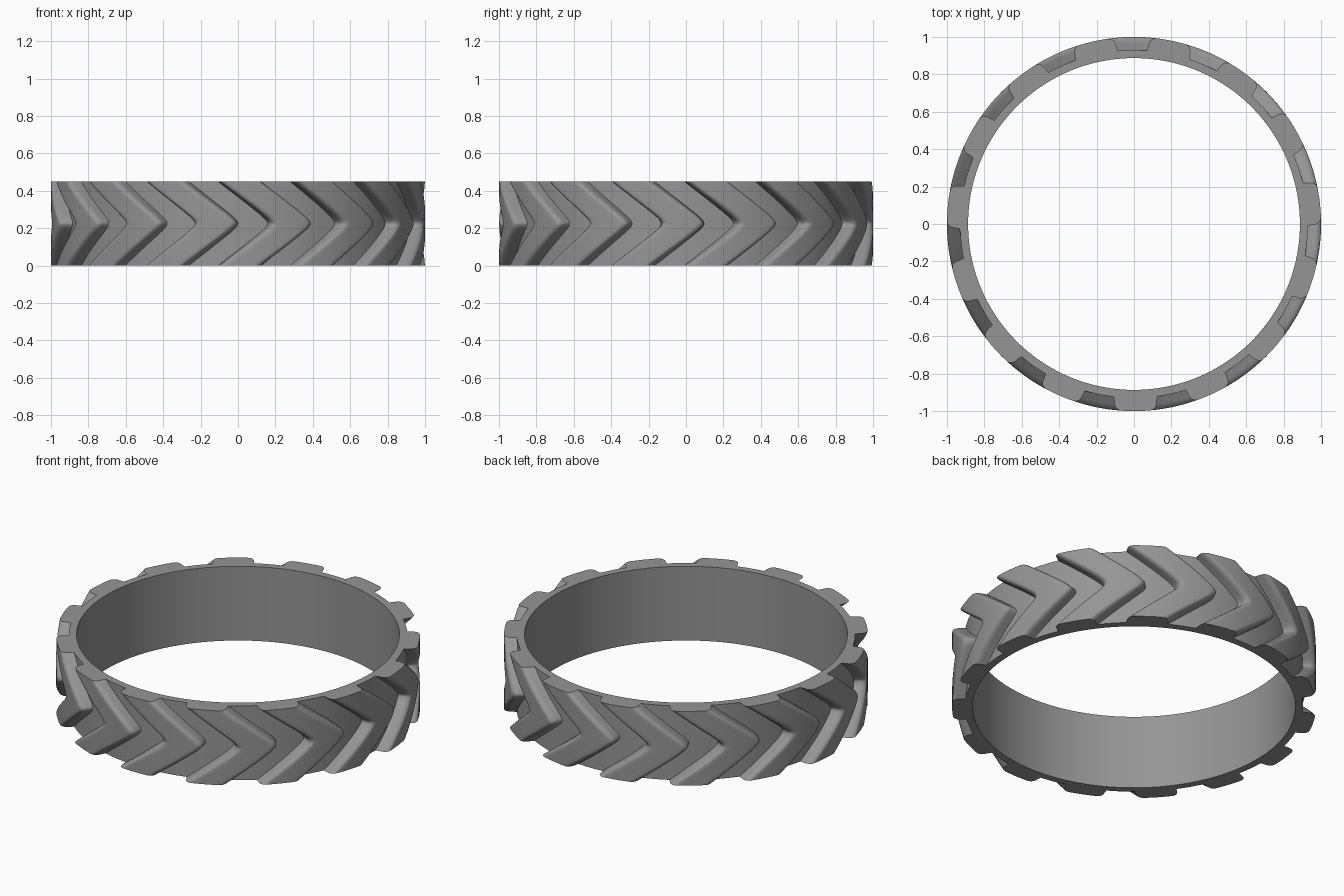
import bpy, bmesh, math

if "Cube" in bpy.data.objects:
    bpy.data.objects.remove(bpy.data.objects["Cube"])

LUGS = 15
STEP = 360 / LUGS
HEIGHT = 0.45
R_IN, R_ROOT, R_OUT = 0.887, 0.93, 1.0
LUG_WIDTH = 14.2      # degrees at the lug base
SWEEP = 16.4          # degrees the chevron arms trail behind the tip
TIP_ROUND = 0.022

rubber = bpy.data.materials.new("grey rubber")
rubber.diffuse_color = (0.3, 0.3, 0.3, 1)
rubber.use_nodes = True
rubber.node_tree.nodes["Principled BSDF"].inputs["Base Color"].default_value = rubber.diffuse_color


def lug_side():
    """Steep wall with a rounded shoulder: (degrees from base edge, radius)."""
    pts = [(0.0, R_ROOT)]
    wall, round_w, round_h = 0.4, 2.2, 0.038
    for i in range(7):
        a = math.pi / 2 * i / 6
        pts.append((wall + round_w * (1 - math.cos(a)),
                    R_OUT - round_h + round_h * math.sin(a)))
    return pts


# one tread pitch: groove floor, trailing shoulder, crown, leading shoulder
side = lug_side()
pitch = [(-STEP + (STEP - LUG_WIDTH) * i / 6, R_ROOT) for i in range(6)]
pitch += [(-LUG_WIDTH + a, r) for a, r in side]
crown_a, crown_b = -LUG_WIDTH + side[-1][0], -side[-1][0]
pitch += [(crown_a + (crown_b - crown_a) * i / 6, R_OUT) for i in range(1, 6)]
pitch += [(-a, r) for a, r in reversed(side[1:])]
profile = [(-90 + STEP * k + a, r) for k in range(LUGS) for a, r in pitch]

# rows across the width, denser around the chevron tip
half = HEIGHT / 2
offsets = [half * (i / 12) ** 1.6 for i in range(13)]
rows = [-d for d in reversed(offsets[1:])] + offsets


def sweep(d):
    """Rounded V that pulls the arms back towards both rims."""
    f = lambda t: math.hypot(t, TIP_ROUND) - TIP_ROUND
    return SWEEP * f(d) / f(half)


bm = bmesh.new()


def ring(radii_scale, d):
    verts = []
    for a, r in profile:
        t = math.radians(a - sweep(d))
        rad = R_IN if radii_scale == "bore" else r
        verts.append(bm.verts.new((rad * math.cos(t), rad * math.sin(t), d + half)))
    return verts


# tread surface, both flat rims and the plain bore as one closed loop of rings
rings = [ring("tread", d) for d in rows]
rings += [ring("bore", half), ring("bore", -half)]
n = len(profile)
for j in range(len(rings)):
    lo, hi = rings[j], rings[(j + 1) % len(rings)]
    for i in range(n):
        k = (i + 1) % n
        bm.faces.new((lo[i], lo[k], hi[k], hi[i]))
bmesh.ops.recalc_face_normals(bm, faces=bm.faces)

mesh = bpy.data.meshes.new("tire_tread")
bm.to_mesh(mesh)
bm.free()
mesh.materials.append(rubber)
tread = bpy.data.objects.new("tire_tread", mesh)
bpy.context.collection.objects.link(tread)

# smooth shading with crisp rims and groove edges
bpy.context.view_layer.objects.active = tread
tread.select_set(True)
bpy.ops.object.shade_smooth_by_angle(angle=math.radians(35))
